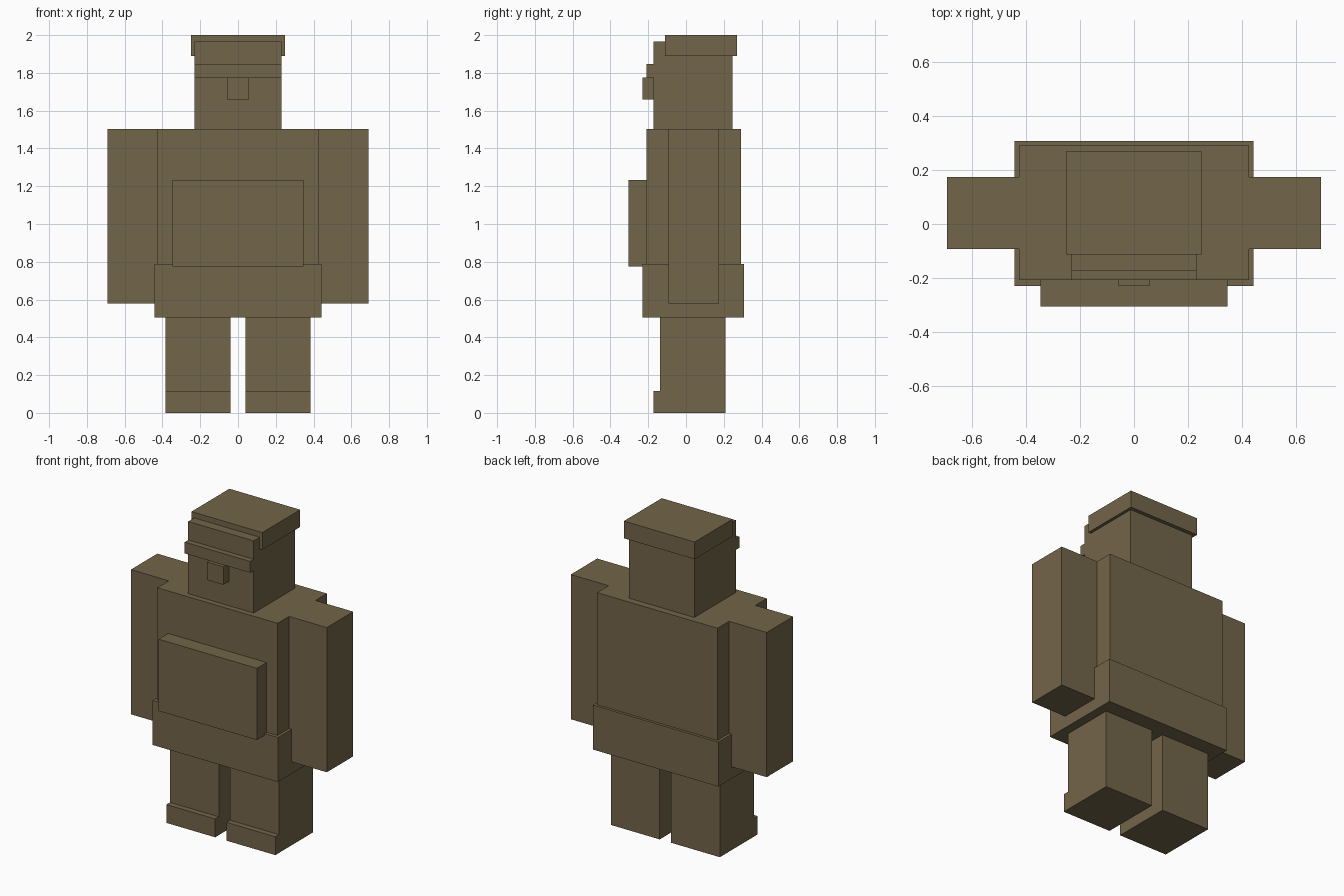
import bpy
import bmesh
from mathutils import Vector

cube = bpy.data.objects.get("Cube")
if cube:
    bpy.data.objects.remove(cube, do_unlink=True)

# One flat colour for the whole figure
COLOUR = (0.171, 0.130, 0.067, 1.0)
brown = bpy.data.materials.new("olive_brown")
brown.use_nodes = True
brown.diffuse_color = COLOUR
shader = brown.node_tree.nodes["Principled BSDF"]
shader.inputs["Base Color"].default_value = COLOUR


def box(name, x, y, z):
    """Box spanning the given (low, high) range on each axis."""
    low, high = (Vector(corner) for corner in zip(x, y, z))
    bm = bmesh.new()
    bmesh.ops.create_cube(bm, size=1)
    bmesh.ops.scale(bm, vec=high - low, verts=bm.verts)
    mesh = bpy.data.meshes.new(name)
    bm.to_mesh(mesh)
    bm.free()
    mesh.materials.append(brown)
    obj = bpy.data.objects.new(name, mesh)
    obj.location = (low + high) / 2
    bpy.context.collection.objects.link(obj)
    return obj


def centred(name, half_width, y, z):
    return box(name, (-half_width, half_width), y, z)


def pair(name, x, y, z):
    """Matching boxes on the left (+x) and right (-x) sides."""
    box("left_" + name, x, y, z)
    box("right_" + name, (-x[1], -x[0]), y, z)


# Shared levels
HIP, SHOULDER = 0.504, 1.504
TORSO_FRONT, HEAD_FRONT, LEG_FRONT = -0.208, -0.172, -0.137

# Body
centred("torso", 0.425, (TORSO_FRONT, 0.29), (HIP + 0.01, SHOULDER))
centred("belt", 0.443, (-0.23, 0.307), (HIP, 0.788))
centred("chest_pack", 0.347, (-0.305, TORSO_FRONT), (0.775, 1.233))

# Head
centred("head", 0.231, (HEAD_FRONT, 0.246), (SHOULDER, 1.965))
centred("brow", 0.231, (TORSO_FRONT, HEAD_FRONT), (1.775, 1.847))
centred("nose", 0.057, (-0.23, HEAD_FRONT), (1.66, 1.775))
centred("cap", 0.25, (-0.112, 0.27), (1.89, 2.0))

# Limbs
pair("arm", (0.425, 0.692), (-0.092, 0.174), (0.58, SHOULDER))
pair("leg", (0.04, 0.385), (LEG_FRONT, 0.208), (0, HIP))
pair("toe", (0.04, 0.385), (-0.173, LEG_FRONT), (0, 0.117))
